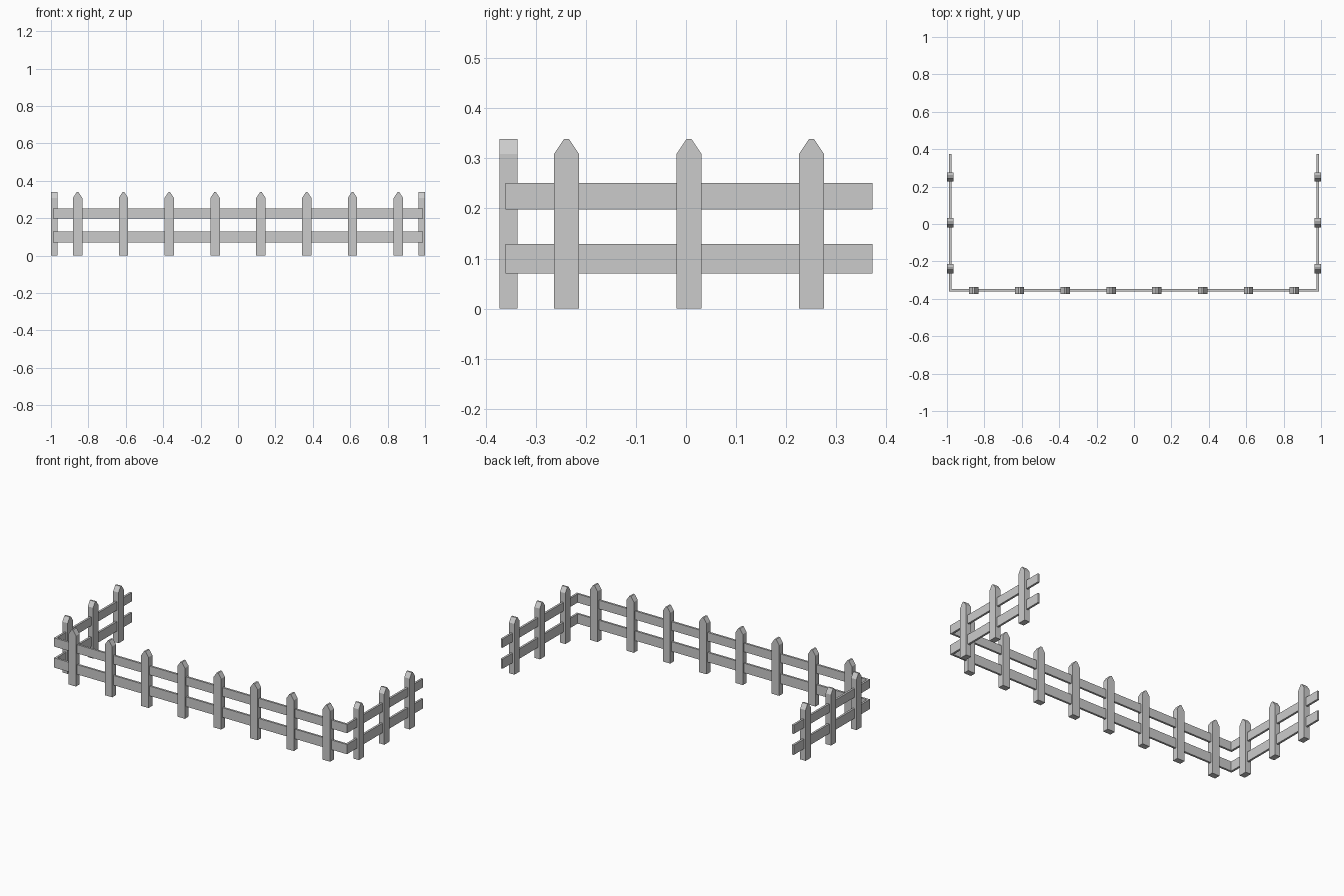
import bpy, bmesh
from math import pi

if "Cube" in bpy.data.objects:
    bpy.data.objects.remove(bpy.data.objects["Cube"])

XS, YF, YB = 0.982, -0.355, 0.373   # side line, front line, open back end
RAIL_T, POST_T = 0.0125, 0.036


def extruded(name, outline, direction):
    """Solid made by sweeping a flat outline along a direction."""
    bm = bmesh.new()
    face = bm.faces.new([bm.verts.new(p) for p in outline])
    res = bmesh.ops.extrude_face_region(bm, geom=[face])
    verts = [v for v in res["geom"] if isinstance(v, bmesh.types.BMVert)]
    bmesh.ops.translate(bm, verts=verts, vec=direction)
    bmesh.ops.recalc_face_normals(bm, faces=bm.faces)
    mesh = bpy.data.meshes.new(name)
    bm.to_mesh(mesh)
    bm.free()
    obj = bpy.data.objects.new(name, mesh)
    bpy.context.collection.objects.link(obj)
    return obj


# Pointed picket with a slightly blunted tip
profile = [(-0.025, 0), (0.025, 0), (0.025, 0.309), (0.005, 0.339),
           (-0.005, 0.339), (-0.025, 0.309)]


def picket(name, x, y, turn=0):
    obj = extruded(name, [(u, -POST_T / 2, z) for u, z in profile], (0, POST_T, 0))
    obj.location = (x, y, 0)
    obj.rotation_euler.z = turn


# Front pickets
for i in range(8):
    picket(f"front_picket_{i + 1}", (i - 3.5) * 0.245, YF)

# Side pickets
for side, sx in (("left", -1), ("right", 1)):
    for i in range(3):
        picket(f"{side}_picket_{i + 1}", sx * XS, -0.239 + i * 0.245, pi / 2)

# U-shaped rails with mitred corners
h = RAIL_T / 2
outer = [(-XS - h, YB), (-XS - h, YF - h), (XS + h, YF - h), (XS + h, YB)]
inner = [(XS - h, YB), (XS - h, YF + h), (-XS + h, YF + h), (-XS + h, YB)]
for name, z0, z1 in (("lower_rail", 0.07, 0.129), ("upper_rail", 0.198, 0.251)):
    extruded(name, [(x, y, z0) for x, y in outer + inner], (0, 0, z1 - z0))
